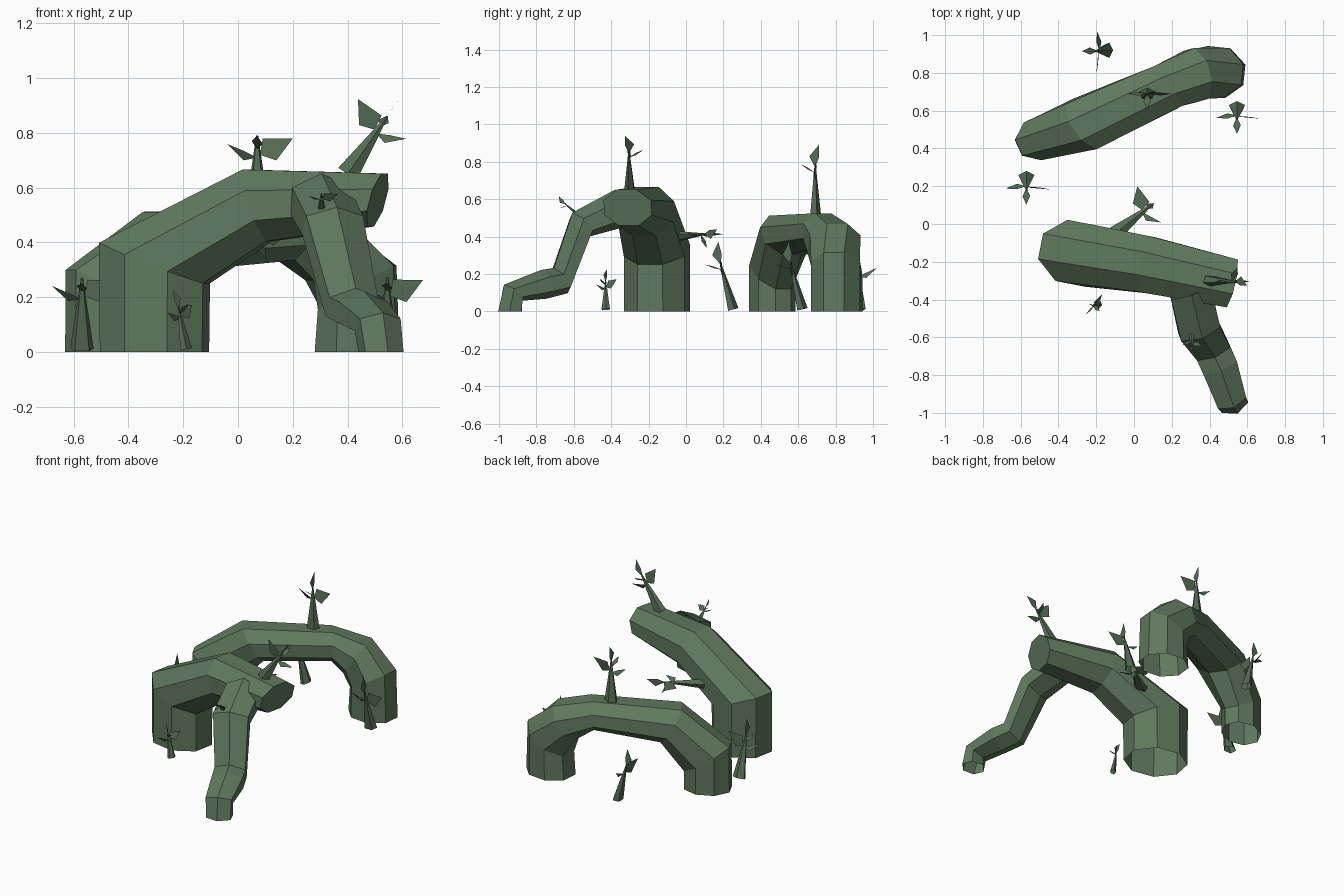
import bpy, bmesh
from math import sin, cos, radians, pi
from mathutils import Vector, Matrix

if "Cube" in bpy.data.objects:
    bpy.data.objects.remove(bpy.data.objects["Cube"])


def material(name, rgb):
    m = bpy.data.materials.new(name)
    m.diffuse_color = (*rgb, 1)
    m.use_nodes = True
    m.node_tree.nodes["Principled BSDF"].inputs["Base Color"].default_value = m.diffuse_color
    return m


BARK = material("mossy_bark", (0.115, 0.19, 0.11))
LEAF = material("leaf_green", (0.09, 0.15, 0.09))


def finish(name, bm, mat):
    me = bpy.data.meshes.new(name)
    bm.to_mesh(me)
    bm.free()
    me.materials.append(mat)
    ob = bpy.data.objects.new(name, me)
    bpy.context.collection.objects.link(ob)
    return ob


def root(name, rings, sides=8, end_cap=False):
    """Faceted tube, open where it meets the ground.
    ring = x, y, z, heading, pitch, half width, half height."""
    bm = bmesh.new()
    loops = []
    for x, y, z, head, pitch, w, h in rings:
        a, p = radians(head), radians(pitch)
        side = Vector((-sin(a), cos(a), 0))
        up = Vector((-sin(p) * cos(a), -sin(p) * sin(a), cos(p)))
        k = 1 / cos(pi / sides)
        loops.append([bm.verts.new(Vector((x, y, z))
                      + side * w * k * cos((i + .5) * 2 * pi / sides)
                      + up * h * k * sin((i + .5) * 2 * pi / sides))
                      for i in range(sides)])
    for lo, hi in zip(loops, loops[1:]):
        for i in range(sides):
            j = (i + 1) % sides
            bm.faces.new((lo[i], lo[j], hi[j], hi[i]))
    if end_cap:
        bm.faces.new(loops[-1])
    bmesh.ops.recalc_face_normals(bm, faces=bm.faces)
    return finish(name, bm, BARK)


# Front root: thick foot on the left, broken end on the right
root("front_root", [
    (-.305, -.155, 0, -11, 90, .165, .19),
    (-.305, -.155, .325, -11, 69, .165, .207),
    (.07, -.215, .535, -11, 18, .15, .138),
    (.51, -.312, .555, -13, -15, .13, .10)], end_cap=True)

# Side branch bending down to the ground at the front
root("front_branch", [
    (.30, -.36, .55, -72, -10, .11, .09),
    (.345, -.56, .465, -70, -38, .11, .07),
    (.415, -.67, .165, -68, -30, .095, .068),
    (.455, -.76, .145, -68, -12, .095, .068),
    (.51, -.925, .10, -68, -50, .08, .058),
    (.522, -.94, 0, -68, -90, .075, .06)], sides=6)

# Back root: full arch standing on both feet
root("back_root", [
    (-.485, .462, 0, 25, 90, .11, .14),
    (-.485, .462, .21, 25, 57, .11, .165),
    (-.26, .53, .405, 35, 31, .145, .125),
    (.18, .73, .43, 38, -3, .13, .095),
    (.33, .79, .365, 16, -35, .14, .125),
    (.435, .805, .235, -6, -60, .132, .16),
    (.435, .805, 0, -6, -90, .132, .15)])

# Leaf outlines of one sprig: tip leaf, two side leaves, small front leaf
LEAVES = [
    [(0, 0, .25), (0, .02, .30), (0, .02, .37), (0, -.03, .31)],
    [(.01, 0, .20), (.02, .01, .26), (.13, 0, .26), (.07, -.01, .18)],
    [(0, 0, .19), (-.05, .01, .18), (-.11, 0, .24), (-.05, -.01, .215)],
    [(0, 0, .22), (.02, -.04, .24), (0, -.08, .27), (-.02, -.04, .25)]]


def sprig(name, base, direction, spin=0, scale=1.0):
    bm = bmesh.new()
    # tapered stem
    bmesh.ops.create_cone(bm, cap_ends=False, segments=5, radius1=.045,
                          radius2=.004, depth=.27,
                          matrix=Matrix.Translation((0, 0, .135)))
    for v in bm.verts:
        v.co.y *= .7
    for pts in LEAVES:
        bm.faces.new([bm.verts.new(p) for p in pts])
    tilt = Vector((0, 0, 1)).rotation_difference(Vector(direction))
    bm.transform(Matrix.Translation(base) @ tilt.to_matrix().to_4x4()
                 @ Matrix.Rotation(radians(spin), 4, 'Z')
                 @ Matrix.Scale(scale, 4))
    return finish(name, bm, LEAF)


# Sprigs on the roots
sprig("sprig_front_root_end", (.40, -.30, .65), (.55, -.02, .8), 180, .95)
sprig("sprig_front_root_back", (-.10, -.05, .40), (.28, .22, .02), 128, .95)
sprig("sprig_branch", (.305, -.56, .50), (0, -.75, .65), 0, .45)
sprig("sprig_back_root_top", (.07, .69, .52), (0, 0, 1))
# Sprigs growing from the ground
sprig("sprig_ground_left", (-.57, .25, .01), (0, -.27, 1))
sprig("sprig_ground_right", (.545, .62, .01), (0, -.25, 1))
sprig("sprig_ground_back", (-.14, .92, .01), (-.25, -.02, 1), -90, .95)
sprig("sprig_ground_front", (-.19, -.43, .01), (-.18, 0, 1), 50, .6)
